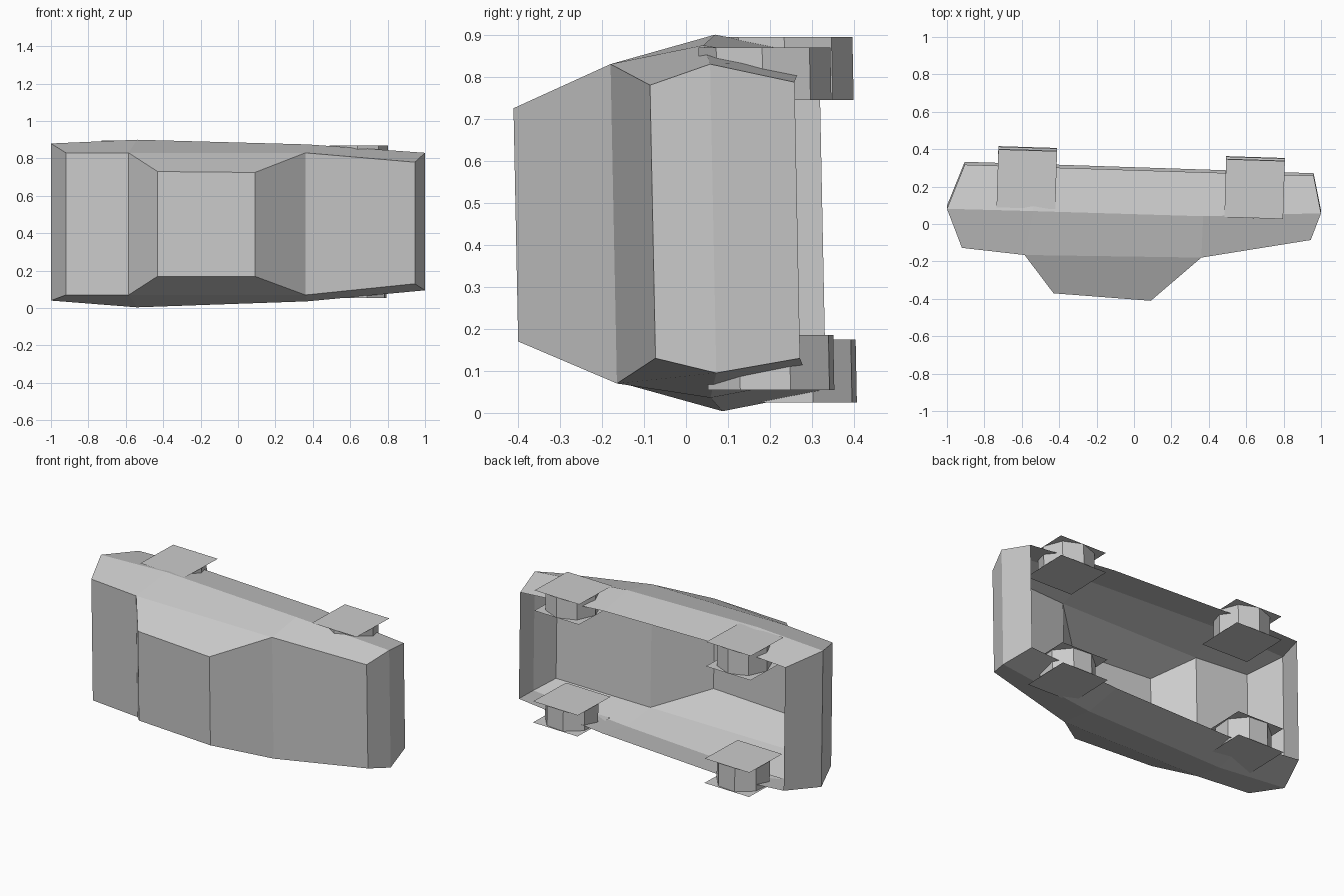
import bpy, bmesh, math
from mathutils import Matrix, Vector

cube = bpy.data.objects.get("Cube")
if cube:
    bpy.data.objects.remove(cube, do_unlink=True)

grey = bpy.data.materials.new("light_grey")
grey.use_nodes = True
colour = (0.6, 0.6, 0.6, 1)
grey.diffuse_color = colour
grey.node_tree.nodes["Principled BSDF"].inputs["Base Color"].default_value = colour


def lean(x, y, z):
    """The whole vehicle leans very slightly along its height."""
    return Vector((x, y + 0.02 * (0.45 - z), z))


def finish(name, bm):
    mesh = bpy.data.meshes.new(name)
    bm.to_mesh(mesh)
    bm.free()
    mesh.materials.append(grey)
    obj = bpy.data.objects.new(name, mesh)
    bpy.context.collection.objects.link(obj)
    return obj


# Car body lying on its side: stations as x, y, low z, high z
stations = {
    "sill_rear": (-0.905, 0.325, 0.08, 0.84),
    "belt_rear": (-1.0, 0.09, 0.04, 0.88),
    "trunk_rear": (-0.92, -0.12, 0.07, 0.83),
    "trunk_front": (-0.585, -0.158, 0.07, 0.83),
    "roof_rear": (-0.43, -0.365, 0.17, 0.73),
    "roof_front": (0.09, -0.405, 0.17, 0.725),
    "hood_rear": (0.36, -0.172, 0.07, 0.83),
    "hood_front": (0.945, -0.079, 0.13, 0.78),
    "belt_front": (1.0, 0.065, 0.095, 0.83),
    "sill_front": (0.96, 0.265, 0.13, 0.787),
    "belt_mid_rear": (-0.54, 0.078, 0.004, 0.9),
    "belt_mid_front": (0.37, 0.05, 0.036, 0.875),
    "sill_mid_rear": (-0.53, 0.313, 0.05, 0.855),
    "sill_mid_front": (0.37, 0.284, 0.08, 0.835),
}
# Ends, hood, glass and roof span between the two sides; underside stays open
outline = list(stations)[:10]
side_panels = [
    ("belt_rear", "trunk_rear", "trunk_front", "belt_mid_rear"),
    ("belt_mid_rear", "trunk_front", "hood_rear", "belt_mid_front"),
    ("trunk_front", "roof_rear", "roof_front", "hood_rear"),
    ("belt_mid_front", "hood_rear", "hood_front", "belt_front"),
    ("sill_rear", "belt_rear", "belt_mid_rear", "sill_mid_rear"),
    ("sill_mid_rear", "belt_mid_rear", "belt_mid_front", "sill_mid_front"),
    ("sill_mid_front", "belt_mid_front", "belt_front", "sill_front"),
]
bm = bmesh.new()
low = {n: bm.verts.new(lean(x, y, a)) for n, (x, y, a, b) in stations.items()}
high = {n: bm.verts.new(lean(x, y, b)) for n, (x, y, a, b) in stations.items()}
for a, b in zip(outline, outline[1:]):
    bm.faces.new((low[a], low[b], high[b], high[a]))
for panel in side_panels:
    bm.faces.new([high[n] for n in panel])
    bm.faces.new([low[n] for n in reversed(panel)])
bmesh.ops.recalc_face_normals(bm, faces=bm.faces)
finish("body_shell", bm)


# Wheels: eight-sided open drums between two thin square plates
def wheel(name, x, y, z0, z1, phase):
    bm = bmesh.new()
    rings = []
    for z in (z0, z1):
        centre = lean(x, y, z)
        ring = []
        for i in range(8):
            a = math.radians(phase + 45 * i)
            ring.append(bm.verts.new(centre + 0.157 * Vector((math.cos(a), math.sin(a), 0))))
        rings.append(ring)
        turn = Matrix.Rotation(math.radians(-1.8), 3, 'Z')
        corners = [(-1, -1), (1, -1), (1, 1), (-1, 1)]
        if z == z0:
            corners.reverse()
        bm.faces.new([bm.verts.new(centre + turn @ Vector((0.157 * u, 0.155 * v, 0)))
                      for u, v in corners])
    for i in range(8):
        j = (i + 1) % 8
        bm.faces.new((rings[0][i], rings[0][j], rings[1][j], rings[1][i]))
    finish(name, bm)


wheel("rear_wheel_upper", -0.573, 0.248, 0.745, 0.895, -2)
wheel("rear_wheel_lower", -0.573, 0.248, 0.025, 0.175, 17)
wheel("front_wheel_upper", 0.645, 0.195, 0.745, 0.87, -2)
wheel("front_wheel_lower", 0.645, 0.195, 0.055, 0.185, 17)
